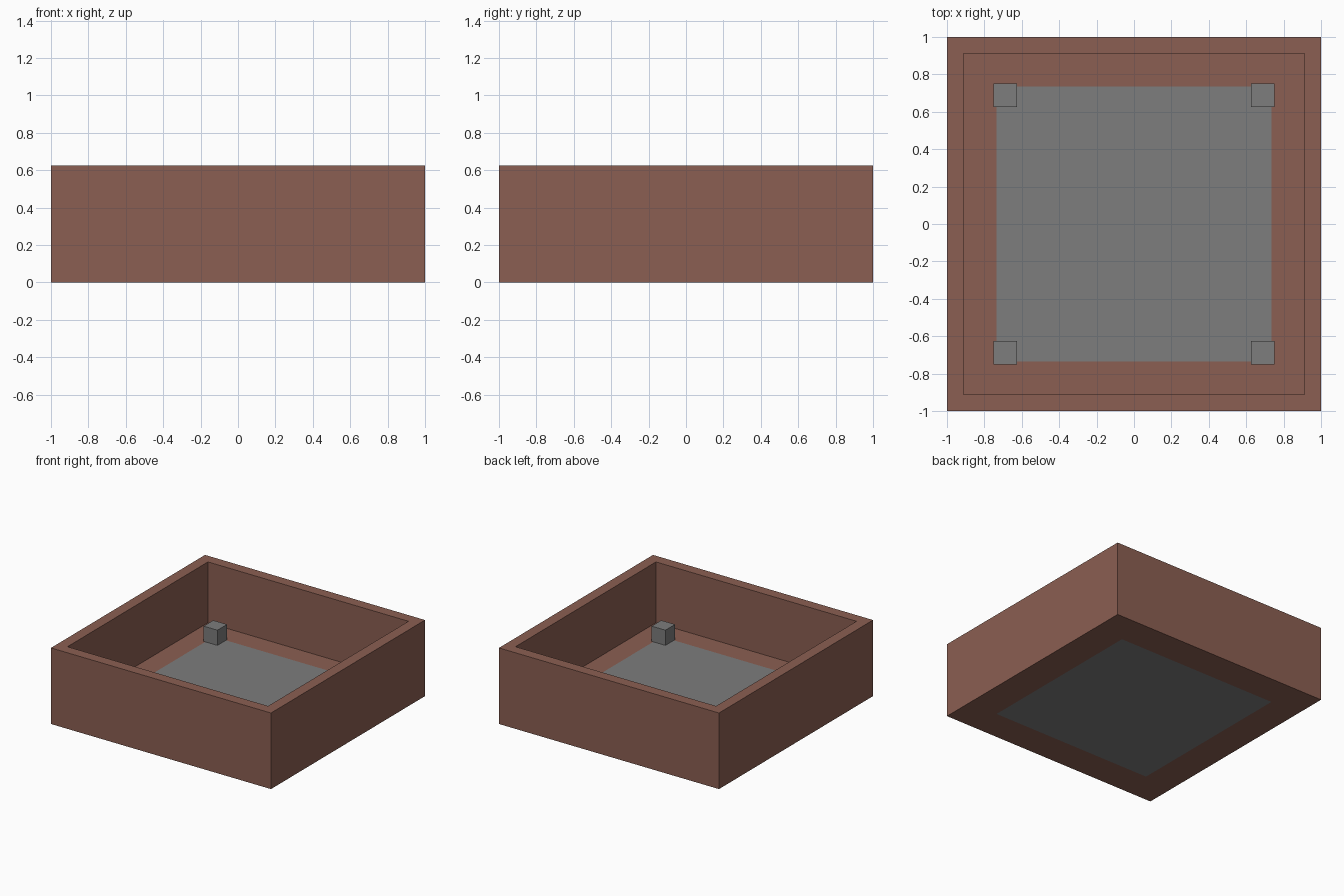
import bpy
import bmesh
from mathutils import Matrix, Vector

cube = bpy.data.objects.get("Cube")
if cube:
    bpy.data.objects.remove(cube, do_unlink=True)

U = 0.125  # one module: wall thickness, floor thickness and stud size


def material(name, rgb):
    mat = bpy.data.materials.new(name)
    mat.use_nodes = True
    mat.diffuse_color = (*rgb, 1)
    mat.node_tree.nodes["Principled BSDF"].inputs["Base Color"].default_value = (*rgb, 1)
    return mat


brown = material("brown clay", (0.258, 0.114, 0.084))
grey = material("grey stone", (0.205, 0.205, 0.205))


def box(bm, size, centre):
    bmesh.ops.create_cube(bm, size=1, matrix=Matrix.Translation(centre) @ Matrix.Diagonal((*size, 1)))


def finish(bm, name, *mats):
    bmesh.ops.recalc_face_normals(bm, faces=bm.faces[:])
    mesh = bpy.data.meshes.new(name)
    bm.to_mesh(mesh)
    bm.free()
    for mat in mats:
        mesh.materials.append(mat)
    bpy.context.collection.objects.link(bpy.data.objects.new(name, mesh))


# Open square basin with a grey panel on the floor and on the underside
bm = bmesh.new()
box(bm, (16 * U, 16 * U, 5 * U), (0, 0, 2.5 * U))
bm.normal_update()
top = max(bm.faces, key=lambda f: f.normal.z)
bottom = min(bm.faces, key=lambda f: f.normal.z)
bmesh.ops.inset_individual(bm, faces=[top], thickness=U)
floor = bmesh.ops.extrude_discrete_faces(bm, faces=[top])["faces"][0]
bmesh.ops.translate(bm, verts=floor.verts[:], vec=Vector((0, 0, -4 * U)))
bm.normal_update()
for face, margin in ((floor, 2 * U), (bottom, 3 * U)):
    bmesh.ops.inset_individual(bm, faces=[face], thickness=margin)
    face.material_index = 1
finish(bm, "basin", brown, grey)

# Small corner studs standing on the basin floor
for side, sx in (("right", -1), ("left", 1)):
    for end, sy in (("front", -1), ("back", 1)):
        bm = bmesh.new()
        box(bm, (U, U, U), (sx * 5.5 * U, sy * 5.5 * U, 1.5 * U))
        finish(bm, f"{end}_{side}_stud", grey)
